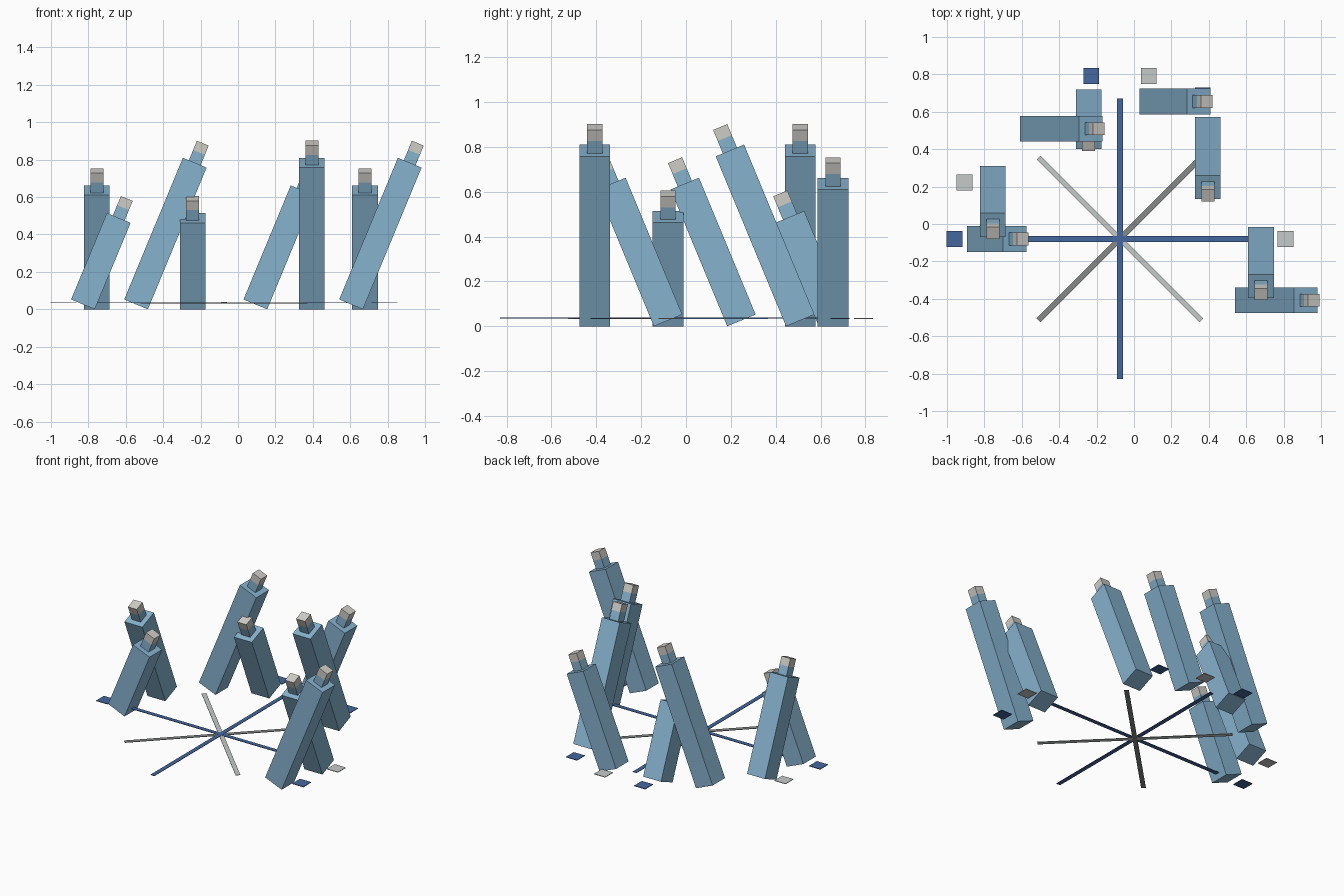
import bpy
import bmesh
import math
from mathutils import Matrix, Vector

cube = bpy.data.objects.get("Cube")
if cube:
    bpy.data.objects.remove(cube, do_unlink=True)


def material(name, rgb):
    """Flat material from 0-255 display values."""
    lin = [((c / 255 + 0.055) / 1.055) ** 2.4 for c in rgb] + [1.0]
    mat = bpy.data.materials.new(name)
    mat.use_nodes = True
    mat.diffuse_color = lin
    bsdf = mat.node_tree.nodes["Principled BSDF"]
    bsdf.inputs["Base Color"].default_value = lin
    bsdf.inputs["Roughness"].default_value = 0.8
    return mat


SKY = material("sky blue", (134, 178, 206))
CAP = material("warm grey", (207, 204, 198))
NAVY = material("deep blue", (68, 104, 158))
PALE = material("pale grey", (197, 203, 200))
DARK = material("dark grey", (132, 136, 135))

CENTRE = Vector((-0.075, -0.08, 0))
LEAN = math.radians(22.5)
WIDTH = 0.137


def on_ring(radius, degrees, z):
    a = math.radians(degrees)
    return CENTRE + Vector((radius * math.cos(a), radius * math.sin(a), z))


def box(name, size, mat, matrix, base=0.0):
    """Box whose underside sits at the given local height."""
    bm = bmesh.new()
    bmesh.ops.create_cube(bm, size=1)
    bmesh.ops.scale(bm, vec=size, verts=bm.verts)
    bmesh.ops.translate(bm, vec=(0, 0, base + size[2] / 2), verts=bm.verts)
    mesh = bpy.data.meshes.new(name)
    bm.to_mesh(mesh)
    bm.free()
    mesh.materials.append(mat)
    obj = bpy.data.objects.new(name, mesh)
    obj.matrix_world = matrix
    bpy.context.collection.objects.link(obj)
    return obj


# Leaning towers: 14 ring slots, eight of them filled (slot, height, lean axis)
towers = [(-1, 0.82, "Y"), (0, 0.66, "X"), (2, 0.82, "X"), (3, 0.66, "Y"),
          (4, 0.50, "X"), (5, 0.82, "Y"), (6, 0.66, "X"), (7, 0.50, "Y")]
for i, (slot, height, axis) in enumerate(towers, 1):
    foot = on_ring(0.754, slot * 360 / 14, WIDTH / 2 * math.sin(LEAN))
    m = Matrix.Translation(foot) @ Matrix.Rotation(LEAN, 4, axis)
    box(f"tower_body_{i}", (WIDTH, WIDTH, height), SKY, m)
    box(f"tower_neck_{i}", (0.068, 0.068, 0.06), SKY, m, height)
    box(f"tower_cap_{i}", (0.068, 0.068, 0.053), CAP, m, height + 0.06)

# Flat crossing bars (angle, length, colour), stacked slightly
bars = [(45, 1.23, DARK), (-45, 1.23, PALE), (0, 1.5, NAVY), (90, 1.5, NAVY)]
for i, (angle, length, mat) in enumerate(bars):
    m = (Matrix.Translation(CENTRE + Vector((0, 0, 0.032 + 0.001 * i)))
         @ Matrix.Rotation(math.radians(angle), 4, "Z"))
    box(f"cross_bar_{i + 1}", (length, 0.03, 0.003), mat, m)

# Small square plates around the outer ring
plates = [(-20, NAVY), (0, PALE), (60, NAVY), (80, PALE),
          (100, NAVY), (160, PALE), (180, NAVY)]
for i, (angle, mat) in enumerate(plates, 1):
    m = Matrix.Translation(on_ring(0.885, angle, 0.033))
    box(f"ground_plate_{i}", (0.085, 0.085, 0.004), mat, m)
